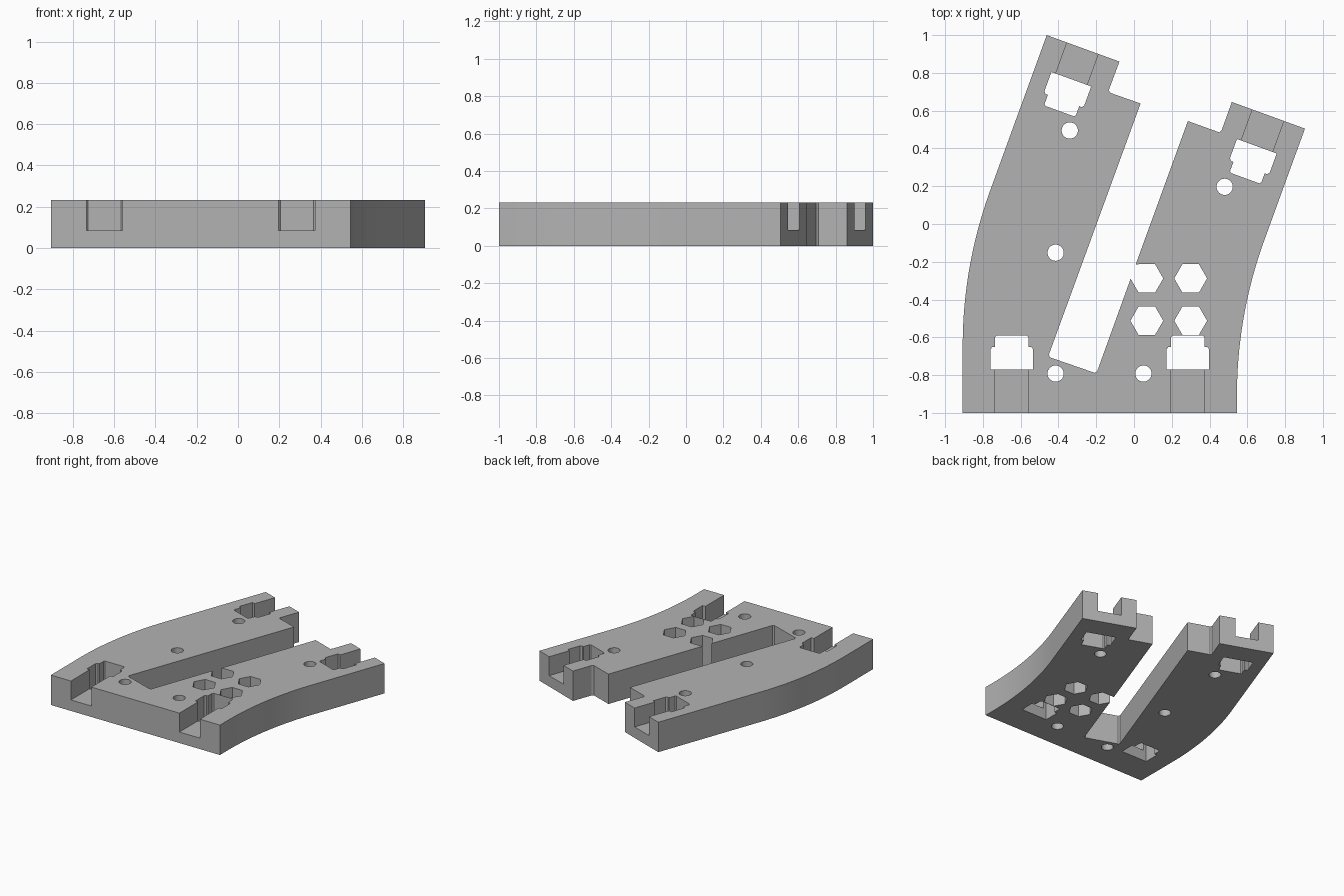
import bpy, bmesh
from math import sin, cos, tan, pi, radians
from mathutils import Matrix, Vector

cube = bpy.data.objects.get("Cube")
if cube:
    bpy.data.objects.remove(cube, do_unlink=True)

HEIGHT = 0.232
BEND = radians(20)
RADIUS = 2.4

grey = bpy.data.materials.new("plain grey")
grey.use_nodes = True
colour = (0.45, 0.45, 0.45, 1)
grey.diffuse_color = colour
grey.node_tree.nodes["Principled BSDF"].inputs["Base Color"].default_value = colour


def prism(name, points, z0, z1, matrix=Matrix()):
    """Extrude a flat outline between two heights."""
    bm = bmesh.new()
    face = bm.faces.new([bm.verts.new((p[0], p[1], z0)) for p in points])
    top = bmesh.ops.extrude_face_region(bm, geom=[face])["geom"]
    moved = [v for v in top if isinstance(v, bmesh.types.BMVert)]
    bmesh.ops.translate(bm, verts=moved, vec=(0, 0, z1 - z0))
    bmesh.ops.transform(bm, matrix=matrix, verts=bm.verts)
    bmesh.ops.recalc_face_normals(bm, faces=bm.faces)
    mesh = bpy.data.meshes.new(name)
    bm.to_mesh(mesh)
    bm.free()
    mesh.materials.append(grey)
    obj = bpy.data.objects.new(name, mesh)
    bpy.context.collection.objects.link(obj)
    return obj


def ring(x, y, r, n):
    return [(x + r * cos(2 * pi * i / n), y + r * sin(2 * pi * i / n)) for i in range(n)]


def bend(x, tip_x, tip_y, steps=24):
    """Arc from a straight side at x into the leaning side that ends at the tip."""
    meet = tip_y - (tip_x - x) / tan(BEND)
    start = meet - RADIUS * tan(BEND / 2)
    return [(x + RADIUS * (1 - cos(BEND * i / steps)), start + RADIUS * sin(BEND * i / steps))
            for i in range(steps + 1)]


def cut(target, cutter):
    cutter.hide_render = True
    mod = target.modifiers.new("cut", 'BOOLEAN')
    mod.operation = 'DIFFERENCE'
    mod.solver = 'EXACT'
    mod.object = cutter
    bpy.ops.object.select_all(action='DESELECT')
    target.select_set(True)
    bpy.context.view_layer.objects.active = target
    bpy.ops.object.modifier_apply(modifier=mod.name)
    bpy.data.objects.remove(cutter, do_unlink=True)


# Forked body outline, with the slot between its two arms
outline = [(-0.907, -1), (0.545, -1)]
outline += bend(0.545, 0.905, 0.505)
outline += [(0.905, 0.505), (0.518, 0.646), (0.464, 0.496), (0.452, 0.485), (0.285, 0.545),
            (0.009, -0.214), (0.05, -0.214), (0.04, -0.29), (-0.018, -0.29),
            (-0.195, -0.78), (-0.208, -0.788), (-0.445, -0.706), (-0.451, -0.692),
            (0.035, 0.638), (-0.125, 0.694), (-0.134, 0.708), (-0.077, 0.86), (-0.462, 1)]
outline += reversed(bend(-0.907, -0.462, 1))
body = prism("forked_plate", outline, 0, HEIGHT)

# Hexagonal holes
for x in (0.068, 0.3):
    for y in (-0.288, -0.512):
        cut(body, prism("hex_cutter", ring(x, y, 0.087, 6), -0.1, 0.4))

# Round holes
for x, y in ((-0.34, 0.495), (-0.415, -0.152), (-0.415, -0.792), (0.05, -0.792), (0.48, 0.197)):
    cut(body, prism("round_cutter", ring(x, y, 0.043, 32), -0.1, 0.4))

# Connector sockets: an open channel leading to a stepped through hole
sockets = [(-0.647, -1, 0, 0.23), (0.285, -1, 0, 0.23),
           (-0.272, 0.931, pi - BEND, 0.175), (0.71, 0.576, pi - BEND, 0.175)]
for x, y, turn, depth in sockets:
    place = Matrix.Translation(Vector((x, y, 0))) @ Matrix.Rotation(turn, 4, 'Z')
    half = [(0.112, depth), (0.112, depth + 0.108), (0.102, depth + 0.12),
            (0.088, depth + 0.12), (0.088, depth + 0.172), (0.08, depth + 0.18)]
    hole = half + [(-px, py) for px, py in reversed(half)]
    cut(body, prism("socket_cutter", hole, -0.1, 0.4, place))
    channel = [(-0.088, -0.1), (0.088, -0.1), (0.088, depth + 0.05), (-0.088, depth + 0.05)]
    cut(body, prism("channel_cutter", channel, 0.085, 0.4, place))

# Smooth curved walls, crisp corners
bpy.ops.object.select_all(action='DESELECT')
body.select_set(True)
bpy.context.view_layer.objects.active = body
bpy.ops.object.shade_smooth_by_angle(angle=radians(25))
